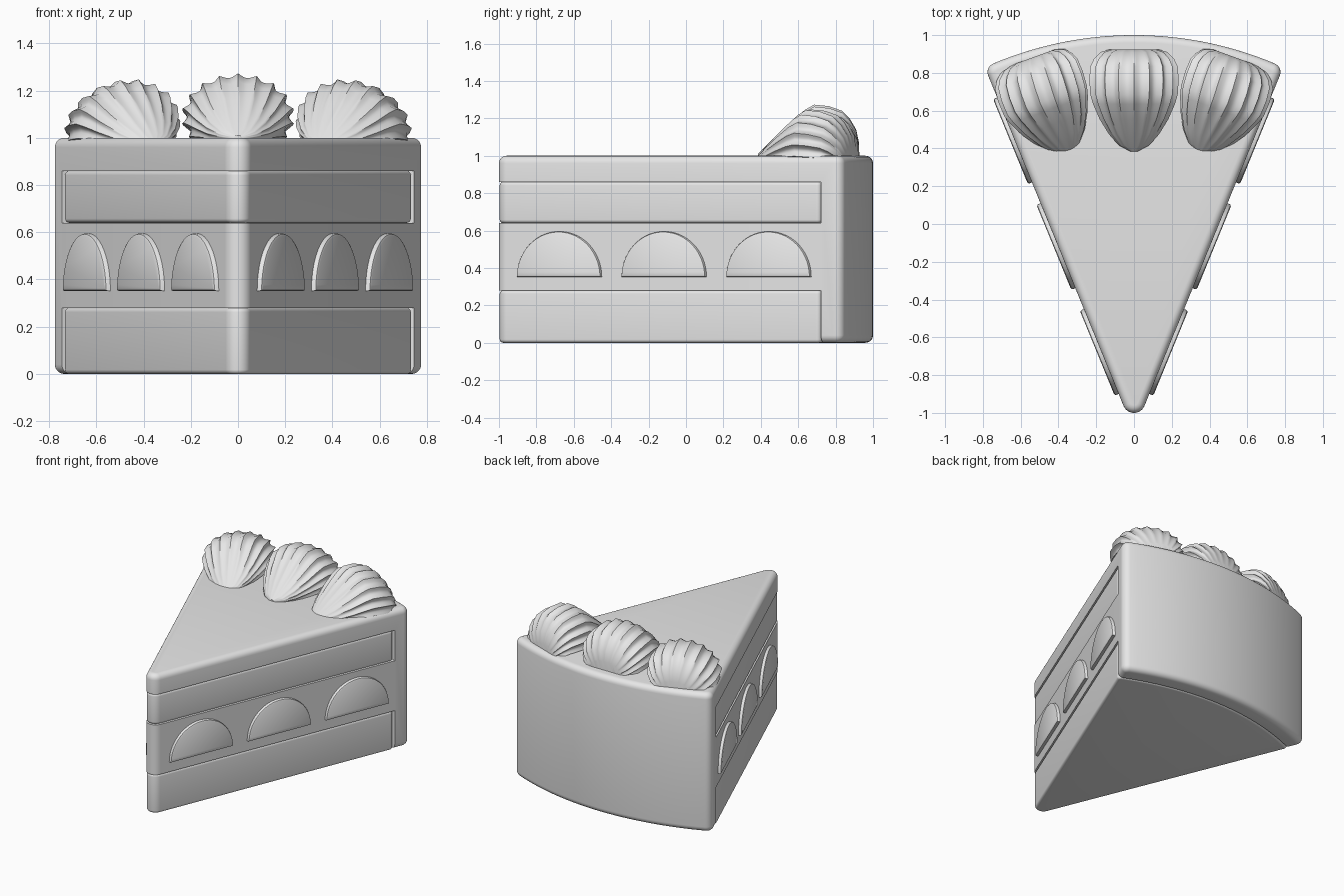
import bpy
import bmesh
from math import sin, cos, tan, pi, atan2, sqrt, radians
from mathutils import Matrix, Vector

if "Cube" in bpy.data.objects:
    bpy.data.objects.remove(bpy.data.objects["Cube"])

# One plain grey for the whole cake
grey = bpy.data.materials.new("plain grey")
grey.use_nodes = True
grey.diffuse_color = (0.8, 0.8, 0.8, 1)
grey.node_tree.nodes["Principled BSDF"].inputs["Base Color"].default_value = (0.8, 0.8, 0.8, 1)

HALF = 0.389          # half the angle of the slice
TIP_R = 0.06          # rounding of the tip
ARC_Y = -0.92         # centre of the curved back
BACK_R = 1.92         # radius of the curved back
APEX_Y = -1 + TIP_R - TIP_R / sin(HALF)


def make_object(name, bm):
    bmesh.ops.recalc_face_normals(bm, faces=bm.faces)
    mesh = bpy.data.meshes.new(name)
    bm.to_mesh(mesh)
    bm.free()
    obj = bpy.data.objects.new(name, mesh)
    bpy.context.collection.objects.link(obj)
    mesh.materials.append(grey)
    return obj


def smooth(obj, angle=35):
    bpy.ops.object.select_all(action='DESELECT')
    obj.select_set(True)
    bpy.context.view_layer.objects.active = obj
    bpy.ops.object.shade_smooth_by_angle(angle=radians(angle))


def loft(name, rings):
    """Skin a list of equal-length closed rings and cap both ends."""
    bm = bmesh.new()
    loops = [[bm.verts.new(p) for p in ring] for ring in rings]
    n = len(loops[0])
    for a, b in zip(loops, loops[1:]):
        for i in range(n):
            j = (i + 1) % n
            bm.faces.new((a[i], a[j], b[j], b[i]))
    bm.faces.new(loops[0])
    bm.faces.new(loops[-1])
    return make_object(name, bm)


def arc(cx, cy, r, a0, a1, n):
    return [(cx + r * cos(a0 + (a1 - a0) * i / n), cy + r * sin(a0 + (a1 - a0) * i / n))
            for i in range(n + 1)]


def slice_outline(inset, back_r, corner_r):
    """Wedge with rounded tip, rounded corners and curved back."""
    start = APEX_Y + corner_r / sin(HALF) - ARC_Y
    b = start * cos(HALF)
    t = -b + sqrt(b * b - start ** 2 + (back_r - corner_r) ** 2)
    cx, cy = t * sin(HALF), start + t * cos(HALF) + ARC_Y
    phi = atan2(cy - ARC_Y, cx)
    r = corner_r - inset
    return (arc(0, -1 + TIP_R, TIP_R - inset, pi + HALF, 2 * pi - HALF, 12)
            + arc(cx, cy, r, -HALF, phi, 8)
            + arc(0, ARC_Y, back_r - inset, phi, pi - phi, 32)[1:-1]
            + arc(-cx, cy, r, pi - phi, pi + HALF, 8))


def slice_solid(name, z0, z1, bevel, back_r, corner_r, base=0.0):
    steps = [i * pi / 10 for i in range(6)]
    profile = [(z0 + bevel * (1 - sin(a)), bevel * (1 - cos(a))) for a in reversed(steps)]
    profile = [(z0 + bevel * (1 - sin(a)), bevel * (1 - cos(a))) for a in steps[::-1]]
    profile += [(z1 - bevel * (1 - sin(a)), bevel * (1 - cos(a))) for a in steps]
    rings = [[(x, y, z) for x, y in slice_outline(base + d, back_r, corner_r)]
             for z, d in profile]
    return loft(name, rings)


# Frosting body, with slots cut out where the sponge layers sit
frosting = slice_solid("frosting", 0, 1, 0.04, BACK_R, 0.05)
for z0, z1 in ((-0.1, 0.28), (0.64, 0.86)):
    cutter = loft("slot_cutter", [[(x, y, z) for x, y in arc(0, ARC_Y, 1.803, 0, 2 * pi, 160)[:-1]]
                                  for z in (z0, z1)])
    cutter.hide_render = True
    mod = frosting.modifiers.new("slot", 'BOOLEAN')
    mod.operation = 'DIFFERENCE'
    mod.solver = 'EXACT'
    mod.object = cutter
    bpy.context.view_layer.objects.active = frosting
    bpy.ops.object.modifier_apply(modifier=mod.name)
    bpy.data.objects.remove(cutter)
smooth(frosting)

# Sponge layers
for name, z0, z1 in (("lower_sponge", 0, 0.28), ("upper_sponge", 0.64, 0.86)):
    smooth(slice_solid(name, z0, z1, 0.018, 1.80, 0.03, 0.004))

# Half-round fruit pieces on both cut sides
for side, label in ((1, "left"), (-1, "right")):
    along = Vector((side * sin(HALF), cos(HALF), 0))
    out = Vector((side * cos(HALF), -sin(HALF), 0))
    for k, y in enumerate((-0.675, -0.115, 0.445)):
        centre = Vector((side * (y - APEX_Y) * tan(HALF), y, 0.352))
        rings = []
        for depth, r in ((-0.05, 0.243), (0.012, 0.243), (0.019, 0.240), (0.023, 0.232)):
            shrink = 0.243 - r
            rings.append([centre + out * depth + along * u + Vector((0, 0, max(v, shrink)))
                          for u, v in arc(0, 0, r, 0, pi, 28)])
        smooth(loft(f"{label}_fruit_{k + 1}", rings))

# Ribbed whipped cream shells: distance, centre height, half width, half height
SHELL = [(0.0, 0.0, 0.02, 0.01), (0.03, 0.01, 0.08, 0.03), (0.09, 0.03, 0.135, 0.07),
         (0.17, 0.06, 0.185, 0.115), (0.25, 0.085, 0.22, 0.16), (0.30, 0.095, 0.235, 0.178),
         (0.38, 0.09, 0.24, 0.175), (0.45, 0.08, 0.235, 0.16), (0.49, 0.06, 0.215, 0.14),
         (0.525, 0.03, 0.18, 0.11), (0.54, 0.0, 0.13, 0.07)]
RIBS = 18


def cream_shell(name, place):
    rings = []
    count = RIBS * 6
    for d, cz, rx, rz in SHELL:
        ring = []
        for i in range(count):
            a = 2 * pi * i / count
            groove = 1 - 0.10 * min(1, d * 5) * abs(sin(RIBS * (a - pi / 2) / 2))
            ring.append(place @ Vector((rx * groove * cos(a), d, cz + rz * groove * sin(a))))
        rings.append(ring)
    smooth(loft(name, rings), 40)


cream_shell("middle_cream", Matrix.Translation((0, 0.385, 1.0)))
for side, label in ((1, "left"), (-1, "right")):
    cream_shell(f"{label}_cream", Matrix.Translation((side * 0.35, 0.375, 0.975))
                @ Matrix.Rotation(-side * radians(20), 4, 'Z')
                @ Matrix.Rotation(side * radians(10), 4, 'Y'))
